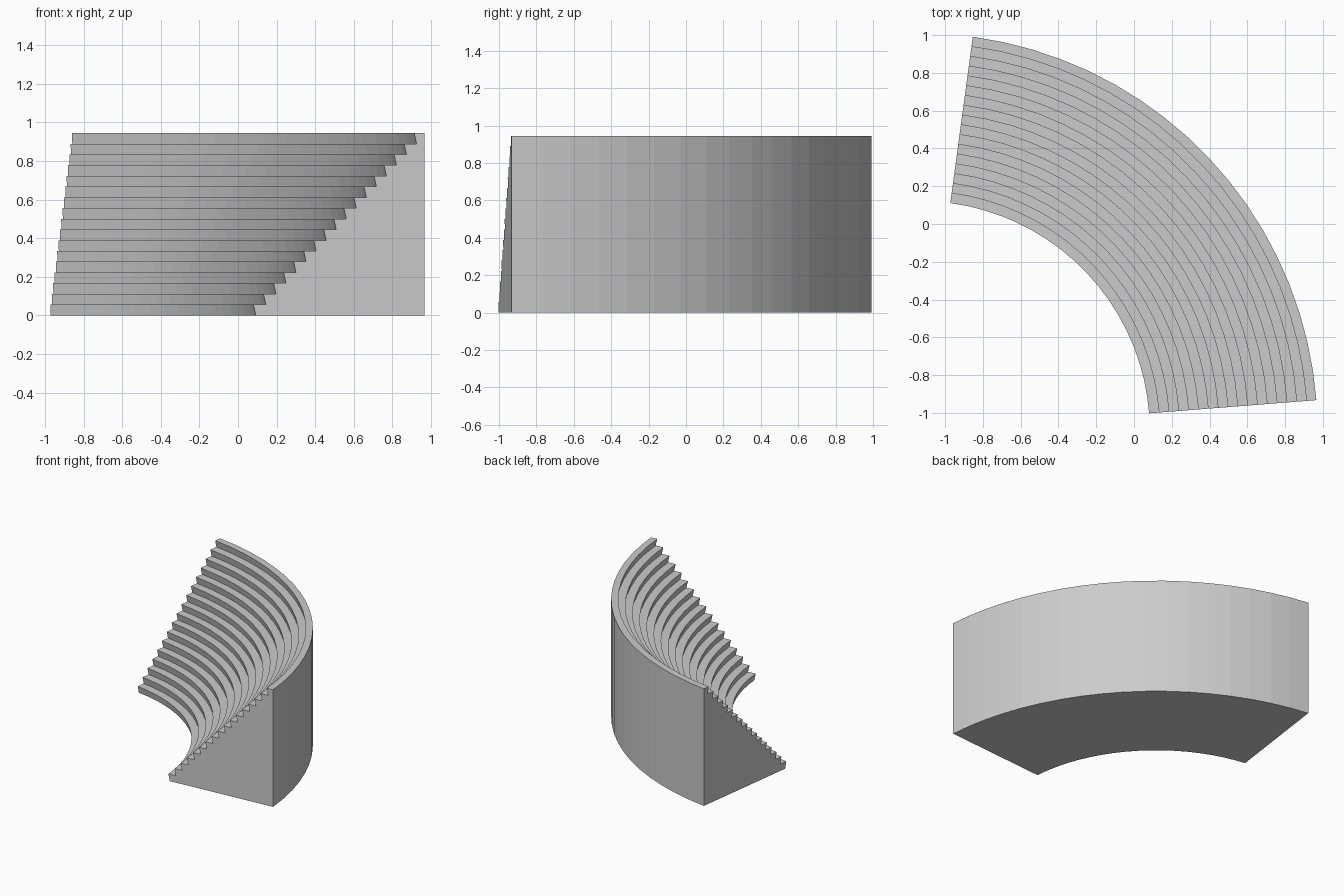
import bpy, bmesh, math

if "Cube" in bpy.data.objects:
    bpy.data.objects.remove(bpy.data.objects["Cube"])

# Sector layout
CX, CY = -1.136, -1.098
R_IN, R_OUT = 1.220, 2.108
A0, A1 = math.radians(4.5), math.radians(82.3)
SEGMENTS, STEPS, HEIGHT = 18, 17, 0.945
NOSE = 0.012

# Stepped cross-section: (radius, height), each riser leaning back under its tread
depth, rise = (R_OUT - R_IN) / STEPS, HEIGHT / STEPS
profile = [(R_OUT, 0.0)]
for i in range(STEPS):
    r = R_IN + i * depth
    profile += [(r + NOSE, i * rise), (r, (i + 1) * rise)]
profile.append((R_OUT, HEIGHT))

# Sweep the section round the arc
bm = bmesh.new()
rings = []
for s in range(SEGMENTS + 1):
    a = A0 + (A1 - A0) * s / SEGMENTS
    rings.append([bm.verts.new((CX + r * math.cos(a), CY + r * math.sin(a), z))
                  for r, z in profile])
n = len(profile)
for a, b in zip(rings, rings[1:]):
    for i in range(n):
        j = (i + 1) % n
        bm.faces.new((a[i], a[j], b[j], b[i]))

# Close both ends
bm.faces.new(rings[0])
bm.faces.new(rings[-1][::-1])
bmesh.ops.recalc_face_normals(bm, faces=bm.faces[:])

mesh = bpy.data.meshes.new("curved_stepped_stand")
bm.to_mesh(mesh)
bm.free()
stand = bpy.data.objects.new("curved_stepped_stand", mesh)
bpy.context.collection.objects.link(stand)
